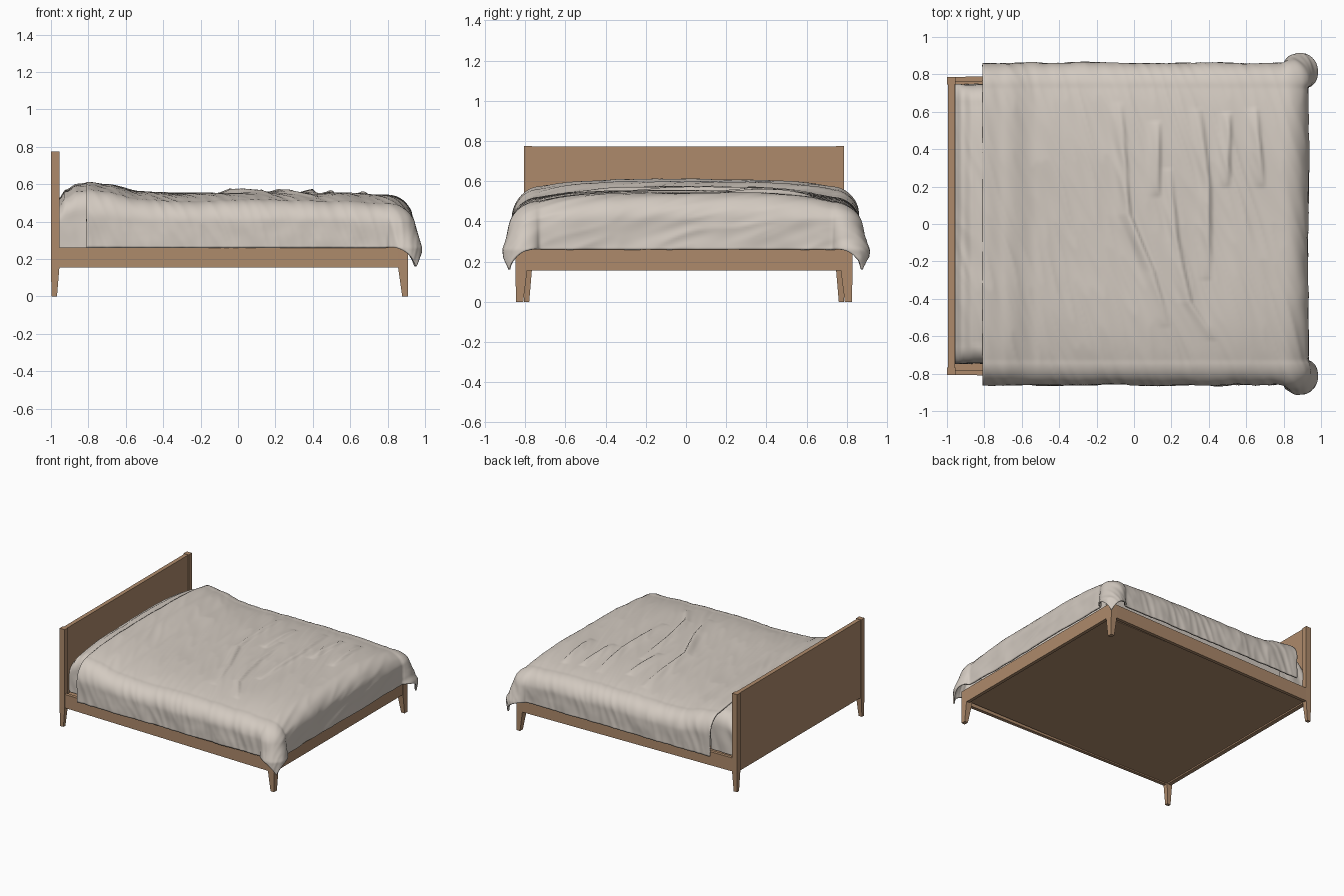
import bpy, math
from mathutils import Vector, noise

if "Cube" in bpy.data.objects:
    bpy.data.objects.remove(bpy.data.objects["Cube"])


def material(name, rgb):
    m = bpy.data.materials.new(name)
    m.diffuse_color = (*rgb, 1)
    m.use_nodes = True
    m.node_tree.nodes["Principled BSDF"].inputs["Base Color"].default_value = m.diffuse_color
    return m


WOOD = material("warm wood", (0.42, 0.255, 0.147))
LINEN = material("beige linen", (0.65, 0.59, 0.53))
YC = -0.01  # centre line of the wooden frame


def add(name, verts, faces, mat, smooth=False):
    me = bpy.data.meshes.new(name)
    me.from_pydata(verts, [], faces)
    me.materials.append(mat)
    me.polygons.foreach_set("use_smooth", [smooth] * len(me.polygons))
    ob = bpy.data.objects.new(name, me)
    bpy.context.collection.objects.link(ob)
    return ob


def loft(name, sections, mat=WOOD, side=1):
    """Stack of rectangles (x0, x1, y0, y1, z); side=-1 mirrors over the frame centre."""
    verts, faces = [], []
    for x0, x1, y0, y1, z in sections:
        verts += [(x, YC + side * y, z) for x, y in ((x0, y0), (x1, y0), (x1, y1), (x0, y1))]
    for k in range(len(sections) - 1):
        for i in range(4):
            a, b = 4 * k + i, 4 * k + (i + 1) % 4
            faces.append((a, b, b + 4, a + 4))
    n = len(verts)
    faces += [(3, 2, 1, 0), (n - 4, n - 3, n - 2, n - 1)]
    if side < 0:
        faces = [f[::-1] for f in faces]
    return add(name, verts, faces, mat)


def box(name, x0, x1, y0, y1, z0, z1, mat=WOOD):
    return loft(name, [(x0, x1, y0, y1, z0), (x0, x1, y0, y1, z1)], mat)


# --- Wooden frame: posts, legs and side rails on both sides ---
for side, tag in ((1, "left"), (-1, "right")):
    loft("head_post_" + tag, [(-0.997, -0.968, 0.77, 0.795, 0), (-1, -0.955, 0.757, 0.797, 0.155),
                              (-1, -0.955, 0.757, 0.797, 0.775)], side=side)
    loft("foot_leg_" + tag, [(0.878, 0.908, 0.80, 0.836, 0), (0.856, 0.908, 0.78, 0.838, 0.155),
                             (0.856, 0.908, 0.78, 0.838, 0.26)], side=side)
    rail = [(x, YC + side * y, z) for z in (0.155, 0.262)
            for x, y in ((-0.96, 0.77), (0.87, 0.81), (0.87, 0.836), (-0.96, 0.796))]
    quads = [(3, 2, 1, 0), (4, 5, 6, 7)] + [(i, (i + 1) % 4, (i + 1) % 4 + 4, i + 4) for i in range(4)]
    add("side_rail_" + tag, rail, quads if side > 0 else [q[::-1] for q in quads], WOOD)
box("headboard", -0.994, -0.961, -0.765, 0.765, 0.155, 0.772)
box("foot_rail", 0.88, 0.906, -0.81, 0.81, 0.155, 0.262)
box("base_panel", -0.96, 0.885, -0.785, 0.785, 0.165, 0.25)
box("mattress", -0.95, 0.84, -0.70, 0.70, 0.24, 0.45, LINEN)

# --- Bedding: height profile, fold lines and drape ---
PROFILE = [(-0.96, 0.525), (-0.92, 0.572), (-0.86, 0.602), (-0.8, 0.61), (-0.7, 0.598),
           (-0.52, 0.558), (-0.3, 0.55), (0.1, 0.556), (0.5, 0.55), (0.8, 0.538)]
FOLDS = [[(-0.07, 0.65), (-0.03, 0.05), (0.1, -0.25), (0.18, -0.55)],
         [(0.19, 0.3), (0.23, -0.1), (0.3, -0.42), (0.43, -0.62)],
         [(0.35, 0.62), (0.4, 0.2), (0.4, -0.3)],
         [(0.13, 0.55), (0.13, 0.15)], [(0.51, 0.6), (0.5, 0.2)], [(0.65, 0.62), (0.69, 0.2)]]


def profile(x):
    if x <= PROFILE[0][0]:
        return PROFILE[0][1]
    for (a, za), (b, zb) in zip(PROFILE, PROFILE[1:]):
        if x <= b:
            t = (x - a) / (b - a)
            return za + (zb - za) * t * t * (3 - 2 * t)
    return PROFILE[-1][1]


def folds(x, y):
    """Long raised creases: steep on one flank, soft on the other."""
    h = 0
    for line in FOLDS:
        for (xa, ya), (xb, yb) in zip(line, line[1:]):
            if yb <= y < ya:
                dx = x - (xa + (xb - xa) * (ya - y) / (ya - yb))
                span = (line[0][1] - y) / (line[0][1] - line[-1][1])
                w = 0.012 if dx > 0 else 0.04
                h += 0.02 * math.sin(math.pi * span) ** 0.6 * math.exp(-(dx / w) ** 2)
    return h


def wrinkle(x, y):
    a = noise.noise(Vector((x * 6 + y * 1.5, y * 1.6, 0)))
    b = noise.noise(Vector((x * 15 + y * 5, y * 3, 7)))
    return 0.008 * a + 0.010 * (0.35 - abs(b))


def drape(name, x0, x1, half, r, length, nu, nv, flare, lift=0):
    """Cloth laid over a block: flat to x1 / +-half, then bent over radius r and hanging."""
    arc = r * math.pi / 2
    full = r + length - arc
    u1 = x1 + length if flare else x1
    verts, faces = [], []
    for i in range(nu + 1):
        u = x0 + (u1 - x0) * i / nu
        for j in range(nv + 1):
            v = (half + length) * (2 * j / nv - 1)
            ex, ey = max(0, u - x1), max(0, abs(v) - half)
            cx, cy = min(u, x1), math.copysign(min(abs(v), half), v)
            th = math.atan2(ey, ex) if ex + ey > 0 else 0
            corner = max(0, math.sin(2 * th))
            d = math.hypot(ex, ey) * (1 - 0.06 * corner)
            if d < arc:
                out, drop = r * math.sin(d / r), r * (1 - math.cos(d / r))
            else:
                out, drop = r, r + d - arc
            side = min(1, d / 0.18)
            # corner lobes swing outwards
            out += flare * corner ** 0.7 * min(1, d / length) ** 1.5
            n = wrinkle(u, v)
            top = profile(cx) - 0.04 * (abs(cy) / half) ** 4 + lift
            top += (1 - side) * (n + folds(cx, cy))
            out += side * (n + 0.004 * noise.noise(Vector((u * 9, v * 9, 3))))
            z = 0.26 + (top - 0.26) * (1 - drop / full)
            verts.append((cx + out * math.cos(th) * (ex > 0),
                          cy + math.copysign(out * math.sin(th), v) * (ey > 0), z))
    for i in range(nu):
        for j in range(nv):
            a = i * (nv + 1) + j
            faces.append((a, a + nv + 1, a + nv + 2, a + 1))
    return add(name, verts, faces, LINEN, True)


# Pillow cover at the head end, narrower than the duvet
drape("pillow_cover", -0.957, -0.74, 0.645, 0.10, 0.33, 24, 110, 0, -0.004)

# Duvet with hanging sides and flared foot corners
duvet = drape("duvet", -0.81, 0.80, 0.73, 0.13, 0.35, 180, 180, 0.085)
thick = duvet.modifiers.new("thickness", "SOLIDIFY")
thick.thickness = 0.012
thick.offset = -1
